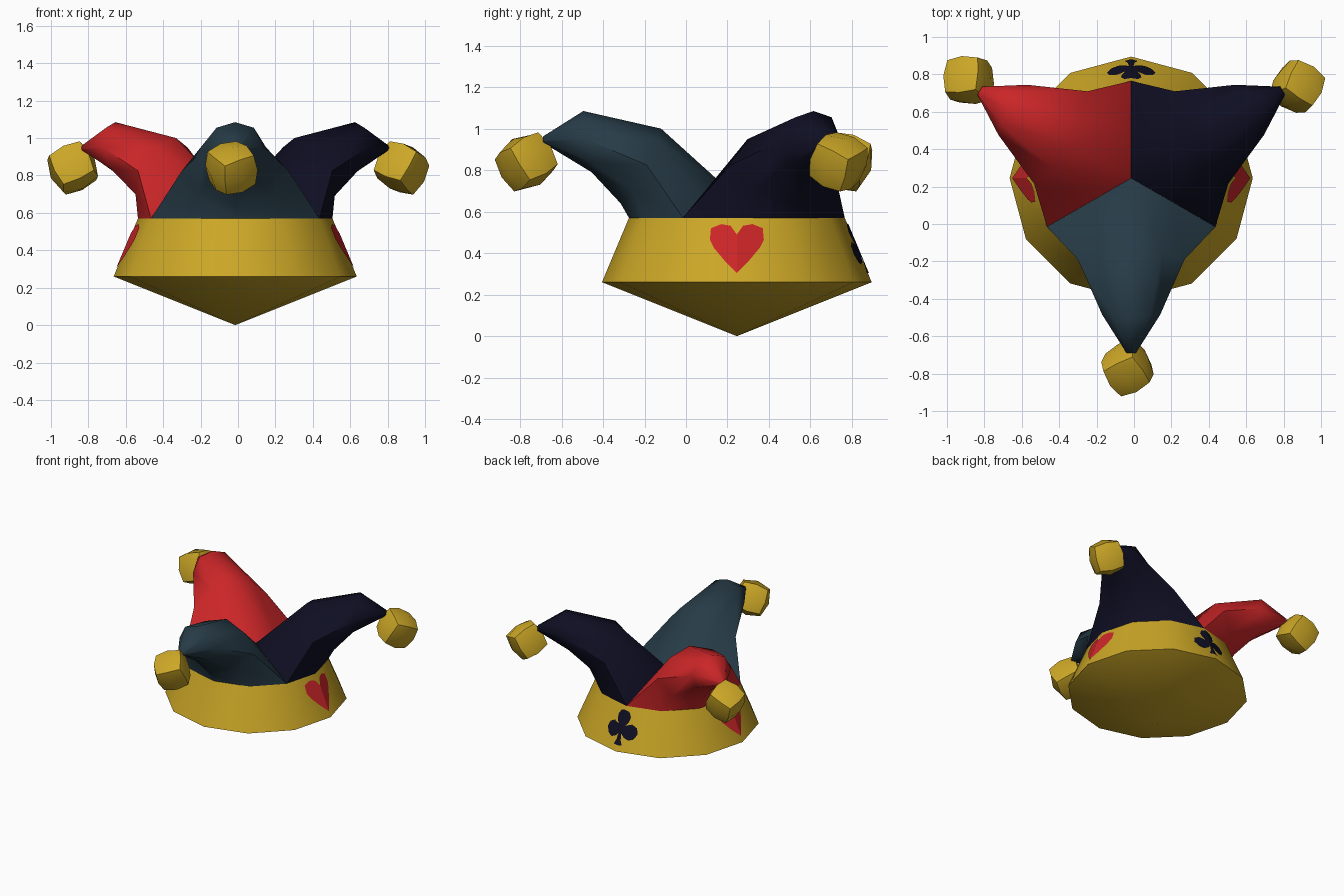
import bpy, bmesh, math
from mathutils import Matrix, Vector, Euler

if "Cube" in bpy.data.objects:
    bpy.data.objects.remove(bpy.data.objects["Cube"], do_unlink=True)

CENTRE = Vector((-0.015, 0.245, 0))


def material(name, rgb):
    m = bpy.data.materials.new(name)
    m.use_nodes = True
    m.diffuse_color = (*rgb, 1)
    m.node_tree.nodes["Principled BSDF"].inputs["Base Color"].default_value = (*rgb, 1)
    return m


gold = material("gold", (0.6, 0.385, 0.02))
red = material("red", (0.6, 0.019, 0.021))
teal = material("dark teal", (0.02, 0.044, 0.063))
navy = material("navy", (0.0045, 0.0045, 0.017))


def finish(bm, name, mat, angle, turn, smooth=60, recalc=True):
    """Turn the part about the hat's axis and shade it."""
    if recalc:
        bmesh.ops.recalc_face_normals(bm, faces=bm.faces)
    bm.transform(Matrix.Translation(CENTRE) @ Matrix.Rotation(math.radians(turn), 4, 'Z'))
    mesh = bpy.data.meshes.new(name)
    bm.to_mesh(mesh)
    bm.free()
    ob = bpy.data.objects.new(name, mesh)
    bpy.context.collection.objects.link(ob)
    mesh.materials.append(mat)
    bpy.ops.object.select_all(action='DESELECT')
    ob.select_set(True)
    bpy.context.view_layer.objects.active = ob
    bpy.ops.object.shade_smooth_by_angle(angle=math.radians(smooth))
    return ob


# Band: twelve-sided flared ring closed by a shallow point below
SIDES, R_LOW, R_TOP, Z_LOW, Z_TOP = 12, 0.65, 0.52, 0.26, 0.57


def polar(r, degrees, z):
    a = math.radians(degrees)
    return Vector((r * math.cos(a), r * math.sin(a), z))


def make_band():
    bm = bmesh.new()
    low = [bm.verts.new(polar(R_LOW, i * 30, Z_LOW)) for i in range(SIDES)]
    top = [bm.verts.new(polar(R_TOP, i * 30, Z_TOP)) for i in range(SIDES)]
    tip = bm.verts.new((0, 0, 0))
    for i in range(SIDES):
        j = (i + 1) % SIDES
        bm.faces.new((low[i], low[j], top[j], top[i]))
        bm.faces.new((tip, low[j], low[i]))
    finish(bm, "band", gold, 0, 0, smooth=40)


# Horn: half rings (outward, sideways, up) from the hat's middle to the tip
HORN = [
    [(0, 0, 0.67), (0.13, 0.225, 0.62), polar(R_TOP, 60, Z_TOP),
     polar(R_TOP, 30, Z_TOP), (R_TOP, 0, Z_TOP)],
    [(0.365, 0, 1.0), (0.39, 0.165, 0.95), (0.435, 0.285, 0.825),
     (0.5, 0.2, 0.70), (0.56, 0, 0.64)],
    [(0.74, 0, 1.085), (0.74, 0.1, 1.055), (0.73, 0.155, 0.95),
     (0.705, 0.11, 0.835), (0.70, 0, 0.79)],
    [(0.93, 0, 0.965), (0.935, 0.02, 0.96), (0.935, 0.025, 0.945),
     (0.935, 0.02, 0.935), (0.93, 0, 0.93)],
]


def make_horn(name, mat, turn):
    bm = bmesh.new()
    rings = []
    for half in HORN:
        mirrored = [(x, -y, z) for x, y, z in half[-2:0:-1]]
        rings.append([bm.verts.new(p) for p in list(half) + mirrored])
    for a, b in zip(rings, rings[1:]):
        for i in range(len(a)):
            j = (i + 1) % len(a)
            bm.faces.new((a[i], a[j], b[j], b[i]))
    bm.faces.new(rings[-1])
    finish(bm, name, mat, 0, turn)


# Bell: divided cube, partly rounded
def make_bell(name, turn):
    bm = bmesh.new()
    bmesh.ops.create_cube(bm, size=0.21)
    bmesh.ops.subdivide_edges(bm, edges=bm.edges[:], cuts=1, use_grid_fill=True)
    for v in bm.verts:
        v.co = v.co.lerp(v.co.normalized() * 0.142, 0.65)
    tilt = Euler([math.radians(a) for a in (20, 25, 35)]).to_matrix().to_4x4()
    bm.transform(Matrix.Translation((1.015, -0.02, 0.84)) @ tilt)
    finish(bm, name, gold, 0, turn)


# Suit emblems: half outlines (sideways, up) laid on the band either side of a corner
HEART = [(0, 0.49), (0.03, 0.532), (0.075, 0.54), (0.125, 0.52), (0.13, 0.465),
         (0.11, 0.425), (0.06, 0.365), (0, 0.305)]
CLUB = [(0, 0.545), (0.035, 0.535), (0.055, 0.5), (0.047, 0.465), (0.03, 0.44),
        (0.075, 0.455), (0.115, 0.435), (0.13, 0.395), (0.105, 0.355), (0.07, 0.345),
        (0.035, 0.36), (0.012, 0.385), (0.018, 0.34), (0.035, 0.305), (0, 0.305)]


def make_emblem(name, outline, mat, turn):
    bm = bmesh.new()
    for side in (1, -1):
        points = []
        for s, z in outline:
            r = R_LOW + (R_TOP - R_LOW) * (z - Z_LOW) / (Z_TOP - Z_LOW)
            points.append((r - s * math.tan(math.radians(15)) + 0.005, side * s, z))
        face = bm.faces.new([bm.verts.new(p) for p in points])
        face.normal_update()
        if face.normal.x < 0:
            face.normal_flip()
    finish(bm, name, mat, 0, turn, smooth=20, recalc=False)


make_band()
for part, mat, turn in (("front", teal, -90), ("left", navy, 30), ("right", red, 150)):
    make_horn(part + "_horn", mat, turn)
    make_bell(part + "_bell", turn)
make_emblem("left_heart", HEART, red, 0)
make_emblem("right_heart", HEART, red, 180)
make_emblem("back_club", CLUB, navy, 90)
